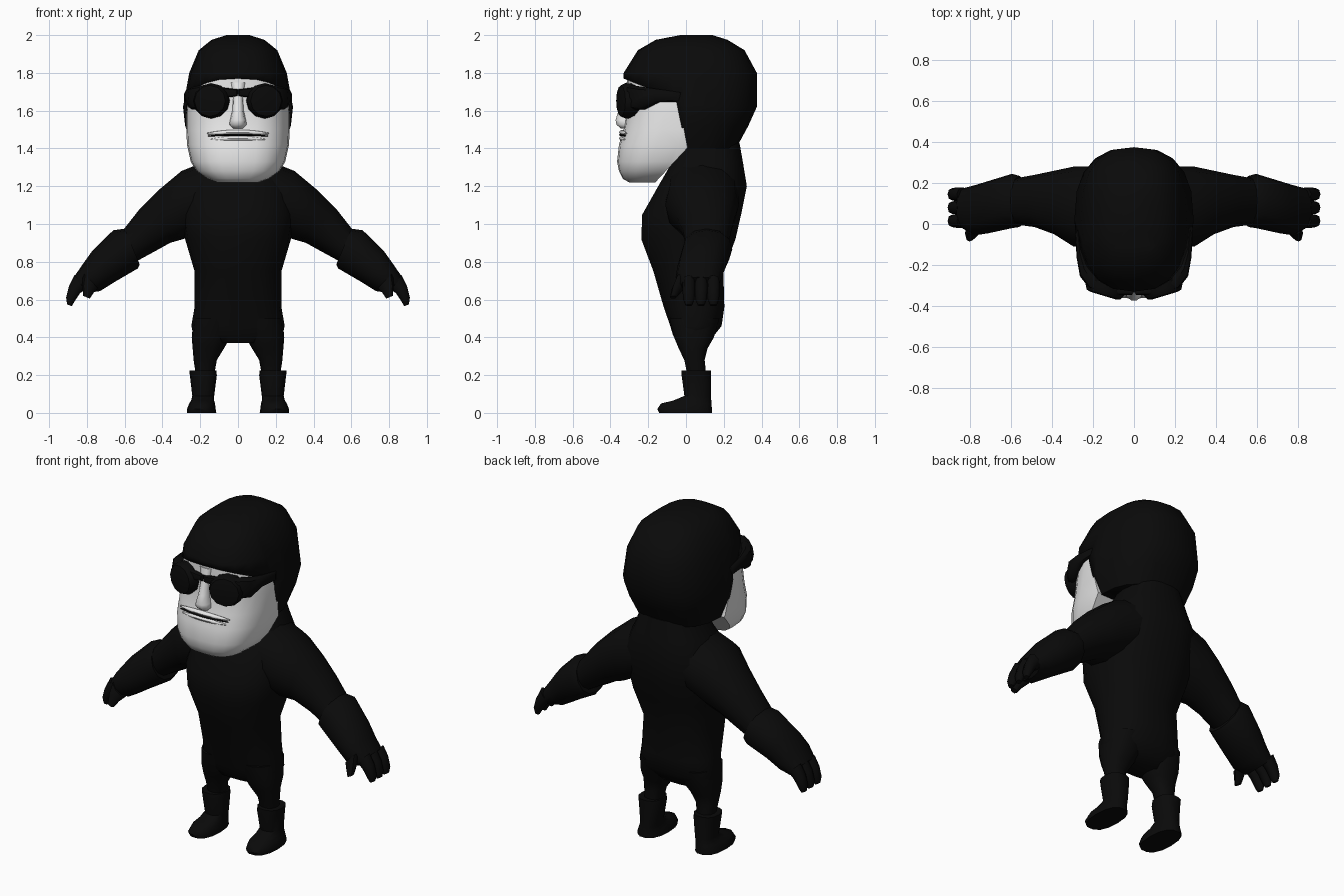
import bpy, bmesh, math
from mathutils import Vector


def material(name, r, g, b):
    m = bpy.data.materials.new(name)
    m.diffuse_color = (r, g, b, 1)
    return m


BLACK = material("suit black", 0.003, 0.003, 0.003)
PALE = material("pale skin", 0.8, 0.8, 0.8)


def ring(c, u, v, n=14, e=2.4):
    """Rounded-box ring around c with half axes u and v."""
    c, u, v = Vector(c), Vector(u), Vector(v)
    pts = []
    for i in range(n):
        a = 2 * math.pi * i / n
        ca, sa = math.cos(a), math.sin(a)
        pts.append(c + u * math.copysign(abs(ca) ** (2 / e), ca)
                   + v * math.copysign(abs(sa) ** (2 / e), sa))
    return pts


def level(z, x0, x1, y0, y1, n=14, e=2.4):
    """Horizontal ring from its x and y limits."""
    return ring(((x0 + x1) / 2, (y0 + y1) / 2, z),
                ((x1 - x0) / 2, 0, 0), (0, (y1 - y0) / 2, 0), n, e)


def slant(xt, zt, xb, zb, y0, y1, n=12):
    """Arm ring from its upper and lower edge points and y limits."""
    return ring(((xt + xb) / 2, (y0 + y1) / 2, (zt + zb) / 2),
                ((xt - xb) / 2, 0, (zt - zb) / 2), (0, (y1 - y0) / 2, 0), n, 2.2)


def loft(rings):
    bm = bmesh.new()
    rows = [[bm.verts.new(p) for p in r] for r in rings]
    n = len(rows[0])
    for a, b in zip(rows, rows[1:]):
        for i in range(n):
            j = (i + 1) % n
            bm.faces.new((a[i], a[j], b[j], b[i]))
    bm.faces.new(rows[0])
    bm.faces.new(rows[-1])
    bmesh.ops.recalc_face_normals(bm, faces=bm.faces)
    return bm


def finish(name, bm, mat, mirror=False, angle=50):
    me = bpy.data.meshes.new(name)
    bm.to_mesh(me)
    bm.free()
    me.materials.append(mat)
    ob = bpy.data.objects.new(name, me)
    bpy.context.collection.objects.link(ob)
    bpy.ops.object.select_all(action='DESELECT')
    ob.select_set(True)
    bpy.context.view_layer.objects.active = ob
    bpy.ops.object.shade_smooth_by_angle(angle=math.radians(angle))
    if mirror:
        ob.modifiers.new("mirror", 'MIRROR').use_mirror_merge = False
    return ob


def bisect(bm, co, no, clear=False):
    geom = bm.verts[:] + bm.edges[:] + bm.faces[:]
    cut = bmesh.ops.bisect_plane(bm, geom=geom, plane_co=co, plane_no=no, clear_outer=clear)
    if clear:
        edges = [g for g in cut['geom_cut'] if isinstance(g, bmesh.types.BMEdge)]
        bmesh.ops.contextual_create(bm, geom=edges)


# Torso
finish("torso", loft([level(z, -w, w, a, b, 18) for z, w, a, b in (
    (0.37, 0.17, -0.04, 0.11), (0.41, 0.235, -0.07, 0.15), (0.46, 0.247, -0.085, 0.19),
    (0.56, 0.23, -0.12, 0.205), (0.75, 0.23, -0.175, 0.2), (0.92, 0.28, -0.24, 0.265),
    (1.05, 0.30, -0.235, 0.295), (1.2, 0.285, -0.15, 0.325), (1.32, 0.22, -0.08, 0.305),
    (1.43, 0.17, -0.02, 0.285))]), BLACK)

# Arms, gauntlets and hands
finish("arm", loft([slant(*s) for s in (
    (0.10, 1.36, 0.18, 0.98, -0.10, 0.28), (0.30, 1.28, 0.29, 0.92, -0.11, 0.28),
    (0.42, 1.18, 0.36, 0.90, -0.05, 0.26), (0.52, 1.08, 0.45, 0.85, -0.015, 0.24),
    (0.63, 0.94, 0.56, 0.79, 0.0, 0.22))]), BLACK, True)
finish("gauntlet", loft([slant(*s) for s in (
    (0.60, 0.975, 0.52, 0.785, -0.015, 0.235), (0.66, 0.967, 0.53, 0.765, -0.02, 0.245),
    (0.77, 0.86, 0.65, 0.695, -0.045, 0.21), (0.82, 0.79, 0.73, 0.645, -0.055, 0.19),
    (0.868, 0.72, 0.795, 0.635, -0.025, 0.175))]), BLACK, True)
for i, y in enumerate((0.145, 0.08, 0.015)):
    finish(f"finger_{i + 1}", loft([slant(*s, y - r, y + r, 8) for *s, r in (
        (0.865, 0.73, 0.80, 0.66, 0.033), (0.895, 0.67, 0.835, 0.635, 0.034),
        (0.91, 0.61, 0.865, 0.59, 0.03), (0.905, 0.575, 0.88, 0.565, 0.018))]), BLACK, True)
finish("thumb", loft([slant(*s, 8) for s in (
    (0.82, 0.74, 0.74, 0.66, -0.055, 0.02), (0.825, 0.68, 0.765, 0.635, -0.075, -0.015),
    (0.82, 0.62, 0.785, 0.605, -0.085, -0.05))]), BLACK, True)

# Legs and boots
finish("leg", loft([level(*s) for s in (
    (0.18, 0.13, 0.22, 0.01, 0.11), (0.28, 0.112, 0.235, -0.01, 0.10),
    (0.34, 0.075, 0.24, -0.04, 0.115), (0.40, 0.04, 0.245, -0.065, 0.15),
    (0.50, 0.02, 0.235, -0.09, 0.18))]), BLACK, True)
finish("boot", loft([level(*s) for s in (
    (0.0, 0.115, 0.27, -0.145, 0.14), (0.02, 0.118, 0.27, -0.155, 0.14),
    (0.05, 0.122, 0.258, -0.135, 0.138), (0.065, 0.126, 0.248, -0.07, 0.136),
    (0.09, 0.126, 0.242, -0.01, 0.134), (0.20, 0.112, 0.255, -0.025, 0.135),
    (0.225, 0.115, 0.258, -0.025, 0.135))]), BLACK, True)

# Face, trimmed along the cheek and the jaw
head = loft([level(z, -w, w, a, b, 24, 2.7) for z, w, a, b in (
    (1.22, 0.11, -0.30, -0.12), (1.24, 0.165, -0.335, 0.0), (1.28, 0.22, -0.355, 0.1),
    (1.33, 0.25, -0.365, 0.2), (1.42, 0.27, -0.355, 0.27), (1.5, 0.274, -0.33, 0.31),
    (1.6, 0.274, -0.315, 0.34), (1.68, 0.265, -0.315, 0.35), (1.79, 0.24, -0.31, 0.33))])
bisect(head, (0.01, 0.01, 1.4), (0, 1, 0.204), True)
bisect(head, (0, 0.005, 1.4), (0, 0.15, -0.14), True)
bmesh.ops.recalc_face_normals(head, faces=head.faces)
finish("face", head, PALE, angle=40)

# Helmet with the face opening cut away
helmet = loft([level(z, -w, w, a, b, 20, 2.5) for z, w, a, b in (
    (1.40, 0.24, -0.24, 0.265), (1.52, 0.28, -0.31, 0.33), (1.62, 0.291, -0.33, 0.375),
    (1.80, 0.258, -0.33, 0.375), (1.92, 0.208, -0.255, 0.31),
    (1.975, 0.14, -0.16, 0.22), (2.0, 0.06, -0.03, 0.14))])
bisect(helmet, (0, -0.33, 1.77), (0, 0.393, 1))
bisect(helmet, (0, -0.05, 1.645), (0, 1, 0.204))
opening = []
for f in helmet.faces:
    c = f.calc_center_median()
    if c.z < 1.77 - 0.393 * (c.y + 0.33) and c.y < -0.05 + 0.204 * (1.645 - c.z):
        opening.append(f)
bmesh.ops.delete(helmet, geom=opening, context='FACES')
shell = finish("helmet", helmet, BLACK)
shell.modifiers.new("thickness", 'SOLIDIFY').thickness = 0.012

# Nose
finish("nose", loft([level(z, -w, w, a, -0.27, 10, 2.2) for z, w, a in (
    (1.505, 0.03, -0.345), (1.525, 0.046, -0.37), (1.55, 0.042, -0.375),
    (1.60, 0.03, -0.36), (1.68, 0.026, -0.335), (1.75, 0.045, -0.318))]), PALE)


# Lips and the mouth line between them
def mouth_bar(name, z, half, ry, rz, push, mat):
    rings = []
    for i in range(9):
        t = i / 4 - 1
        x, s = t * half, 1 - 0.75 * t * t
        rings.append(ring((x, -0.338 - push + 0.8 * x * x, z - 0.006 * t * t),
                          (0, ry * s, 0), (0, 0, rz * s), 8, 2))
    finish(name, loft(rings), mat)


mouth_bar("upper_lip", 1.485, 0.165, 0.016, 0.014, 0.0, PALE)
mouth_bar("lower_lip", 1.453, 0.145, 0.016, 0.014, 0.0, PALE)
mouth_bar("mouth_line", 1.472, 0.16, 0.014, 0.007, 0.003, BLACK)

# Goggles: round lenses, bridge and temples
finish("lens", loft([ring((0.135 + d * 0.25, -0.29 - d, 1.652), (r, r * 0.3, 0), (0, 0, r), 12, 2)
                     for d, r in ((-0.03, 0.088), (0.03, 0.094), (0.055, 0.082), (0.06, 0.06))]),
       BLACK, True, 35)
finish("goggle_strap", loft([ring((x, y, z), (d * 0.6, -d, 0), (0, 0, h), 8, 3)
                             for x, y, z, d, h in (
    (0.0, -0.33, 1.695, 0.016, 0.018), (0.10, -0.325, 1.695, 0.02, 0.03),
    (0.20, -0.285, 1.67, 0.03, 0.065), (0.243, -0.22, 1.665, 0.035, 0.06),
    (0.265, -0.14, 1.68, 0.025, 0.033), (0.275, -0.03, 1.672, 0.02, 0.025))]), BLACK, True)
